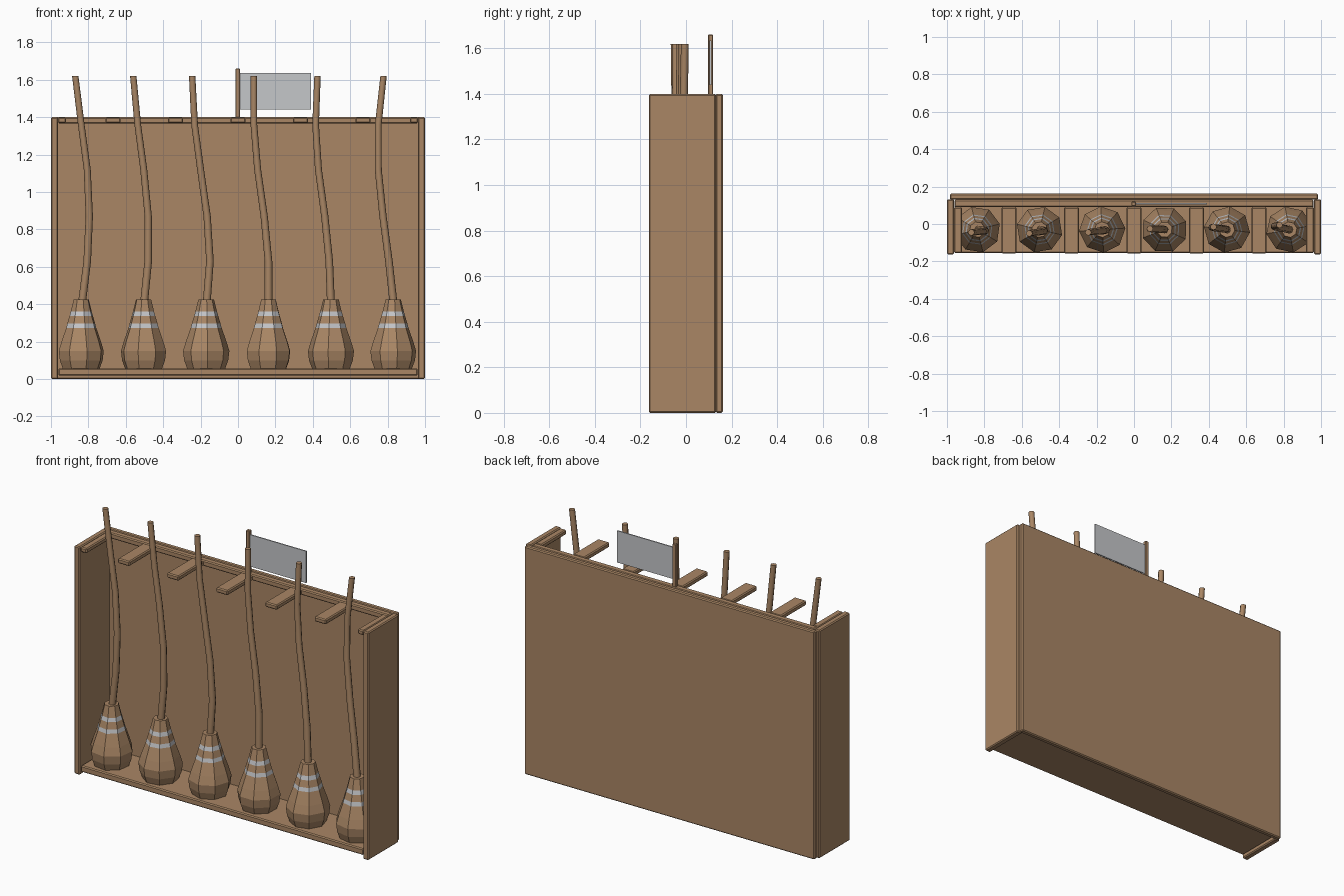
import bpy
import bmesh
import math
from mathutils import Vector

if "Cube" in bpy.data.objects:
    bpy.data.objects.remove(bpy.data.objects["Cube"])


def material(name, rgb):
    m = bpy.data.materials.new(name)
    m.use_nodes = True
    m.diffuse_color = (*rgb, 1)
    m.node_tree.nodes["Principled BSDF"].inputs["Base Color"].default_value = (*rgb, 1)
    return m


wood = material("warm wood", (0.40, 0.24, 0.13))
silver = material("pale grey", (0.56, 0.57, 0.59))


def make_object(name, bm, mats):
    bmesh.ops.recalc_face_normals(bm, faces=bm.faces)
    mesh = bpy.data.meshes.new(name)
    bm.to_mesh(mesh)
    bm.free()
    obj = bpy.data.objects.new(name, mesh)
    bpy.context.collection.objects.link(obj)
    for m in mats:
        mesh.materials.append(m)
    return obj


def board(name, x, y, z, mat=wood, bevel=0.006):
    """Box between (min, max) pairs with softened edges."""
    bm = bmesh.new()
    bmesh.ops.create_cube(bm, size=1)
    for v in bm.verts:
        v.co = [lo + (c + 0.5) * (hi - lo) for c, (lo, hi) in zip(v.co, (x, y, z))]
    obj = make_object(name, bm, [mat])
    if bevel:
        mod = obj.modifiers.new("soft edges", 'BEVEL')
        mod.width = bevel
        mod.segments = 1
    return obj


def loft(name, rings, sides, mats, turn=0.0, stripes=()):
    """Skin a tube through (centre, radius) rings; stripes lists banded segments."""
    bm = bmesh.new()
    loops = []
    for centre, radius in rings:
        angles = [turn + 2 * math.pi * i / sides for i in range(sides)]
        loops.append([bm.verts.new(Vector(centre) + radius * Vector((math.cos(a), math.sin(a), 0)))
                      for a in angles])
    for k, (low, high) in enumerate(zip(loops, loops[1:])):
        for i in range(sides):
            j = (i + 1) % sides
            face = bm.faces.new((low[i], low[j], high[j], high[i]))
            face.material_index = int(k in stripes)
    bm.faces.new(loops[0])
    bm.faces.new(loops[-1])
    return make_object(name, bm, mats)


# Cabinet
board("back_panel", (-0.985, 0.985), (0.13, 0.162), (0, 1.4))
board("floor_board", (-0.96, 0.96), (-0.155, 0.13), (0.018, 0.057))
board("top_rail", (-0.96, 0.96), (0.09, 0.13), (1.365, 1.4))
for side, s in (("right", -1), ("left", 1)):
    board(side + "_side_panel", sorted((s, s * 0.962)), (-0.163, 0.132), (0, 1.4))
    board(side + "_end_rest", sorted((s * 0.962, s * 0.92)), (-0.155, 0.09), (1.368, 1.398))

# Rests between the handles
for i in range(5):
    x = (i - 2) * 0.334
    board(f"handle_rest_{i + 1}", (x - 0.04, x + 0.04), (-0.158, 0.09), (1.368, 1.398))

# Brooms: base x, handle x at each height, top y
heights = (0.40, 0.63, 0.87, 1.12, 1.36, 1.62)
brooms = (
    (-0.838, (-0.835, -0.806, -0.795, -0.806, -0.838, -0.87), -0.045),
    (-0.505, (-0.503, -0.480, -0.480, -0.504, -0.536, -0.56), -0.05),
    (-0.170, (-0.168, -0.150, -0.165, -0.200, -0.232, -0.245), -0.045),
    (0.163, (0.163, 0.163, 0.140, 0.105, 0.085, 0.085), -0.025),
    (0.497, (0.497, 0.488, 0.464, 0.430, 0.415, 0.425), -0.015),
    (0.830, (0.832, 0.807, 0.775, 0.750, 0.750, 0.778), -0.005),
)
profile = ((0.057, 0.102), (0.10, 0.118), (0.15, 0.124), (0.20, 0.109), (0.273, 0.083),
           (0.296, 0.077), (0.336, 0.065), (0.360, 0.058), (0.424, 0.042))
for n, (x, path, top_y) in enumerate(brooms):
    loft(f"broom_head_{n + 1}", [((x, -0.03, z), r) for z, r in profile], 8,
         [wood, silver], turn=0.25 + n * 0.3, stripes=(4, 6))
    rings = []
    for k, (hx, z) in enumerate(zip(path, heights)):
        y = -0.03 + (top_y + 0.03) * k / 5
        rings.append(((hx, y, z), 0.021 - 0.0008 * k))
    handle = loft(f"broom_handle_{n + 1}", rings, 8, [wood])
    bpy.ops.object.select_all(action='DESELECT')
    handle.select_set(True)
    bpy.context.view_layer.objects.active = handle
    bpy.ops.object.shade_smooth_by_angle(angle=math.radians(50))

# Blank sign on a post
board("sign_post", (-0.014, 0.010), (0.097, 0.119), (1.39, 1.66), bevel=0.003)
board("sign_plate", (0.008, 0.39), (0.104, 0.111), (1.44, 1.635), silver, bevel=0)
